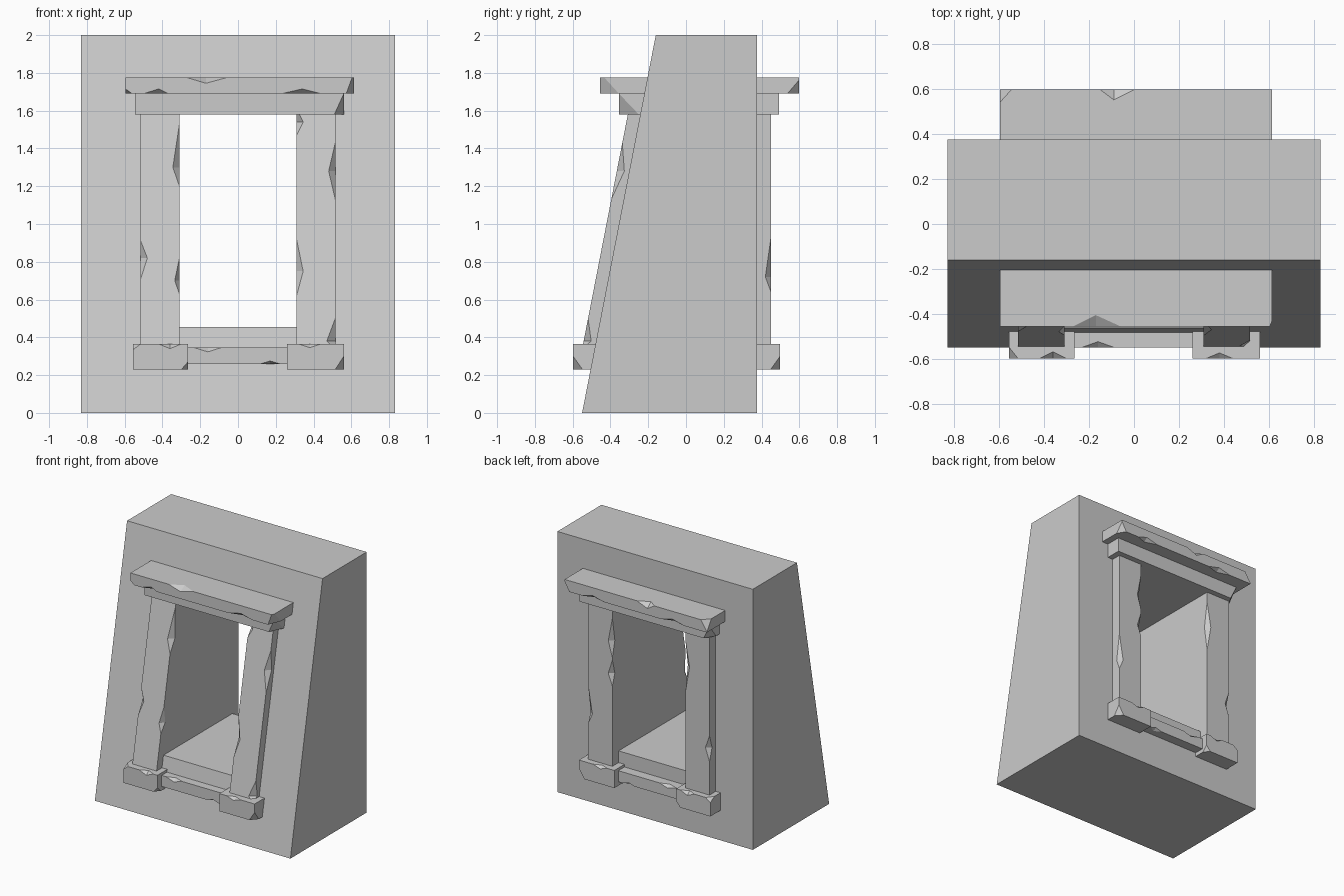
import bpy, bmesh
from mathutils import Vector

if "Cube" in bpy.data.objects:
    bpy.data.objects.remove(bpy.data.objects["Cube"])

stone = bpy.data.materials.new("grey_stone")
stone.diffuse_color = (0.6, 0.6, 0.6, 1)
stone.use_nodes = True
stone.node_tree.nodes["Principled BSDF"].inputs["Base Color"].default_value = stone.diffuse_color


def add_object(name, bm):
    bmesh.ops.recalc_face_normals(bm, faces=bm.faces)
    mesh = bpy.data.meshes.new(name)
    bm.to_mesh(mesh)
    bm.free()
    ob = bpy.data.objects.new(name, mesh)
    bpy.context.collection.objects.link(ob)
    mesh.materials.append(stone)
    return ob


def extrude_x(name, x0, x1, profile):
    """Prism along x from a (y, z) outline."""
    bm = bmesh.new()
    a = [bm.verts.new((x0, y, z)) for y, z in profile]
    b = [bm.verts.new((x1, y, z)) for y, z in profile]
    bm.faces.new(a)
    bm.faces.new(b)
    for i in range(len(a)):
        j = (i + 1) % len(a)
        bm.faces.new((a[i], a[j], b[j], b[i]))
    return add_object(name, bm)


def box(name, x0, x1, y0, y1, z0, z1):
    return extrude_x(name, x0, x1, [(y0, z0), (y1, z0), (y1, z1), (y0, z1)])


def subtract(ob, cutter):
    mod = ob.modifiers.new("cut", 'BOOLEAN')
    mod.operation, mod.solver, mod.object = 'DIFFERENCE', 'EXACT', cutter
    dg = bpy.context.evaluated_depsgraph_get()
    ob.data = bpy.data.meshes.new_from_object(ob.evaluated_get(dg))
    ob.modifiers.clear()
    bpy.data.objects.remove(cutter)


def chip(ob, a, b, c, d):
    """Knock a notch out of edge a-b, with c and d lying on the two faces beside it."""
    a, b, c, d = map(Vector, (a, b, c, d))
    m, axis = (c + d) / 2, d - c
    bm = bmesh.new()
    for p in (m, m + (a - m) * 1.8, m + (b - m) * 1.8):
        for s in (-1.5, 1.5):
            bm.verts.new(p + axis * s)
    bmesh.ops.convex_hull(bm, input=bm.verts)
    subtract(ob, add_object("cutter", bm))


def chip_x(ob, y, z, x0, x1, xm, dy, dz):
    chip(ob, (x0, y, z), (x1, y, z), (xm, y + dy, z), (xm, y, z + dz))


def chip_post(ob, x, front, z0, z1, zm, dx, dy):
    chip(ob, (x, front(z0), z0), (x, front(z1), z1),
         (x + dx, front(zm), zm), (x, front(zm) + dy, zm))


def corner(ob, x, y, z, dx, dy, dz):
    """Slice off a corner at the given distances along its three edges."""
    p = Vector((x, y, z))
    q = [Vector((dx, 0, 0)), Vector((0, dy, 0)), Vector((0, 0, dz))]
    n = (q[1] - q[0]).cross(q[2] - q[0])
    if n.dot(q[0]) > 0:
        n = -n
    bm = bmesh.new()
    bm.from_mesh(ob.data)
    res = bmesh.ops.bisect_plane(bm, geom=bm.verts[:] + bm.edges[:] + bm.faces[:],
                                 plane_co=p + q[0], plane_no=n, clear_outer=True)
    cut = [e for e in res["geom_cut"] if isinstance(e, bmesh.types.BMEdge)]
    bmesh.ops.holes_fill(bm, edges=cut)
    bmesh.ops.recalc_face_normals(bm, faces=bm.faces)
    bm.to_mesh(ob.data)
    bm.free()


def wall_y(z):
    return -0.55 + 0.195 * z


def post_front(z):
    return wall_y(z) - 0.066


def post_back(z):
    return 0.45


# Leaning wall block with a window passage
wall = extrude_x("wall", -0.83, 0.83, [(-0.55, 0), (0.375, 0), (0.375, 2), (wall_y(2), 2)])
subtract(wall, box("passage", -0.31, 0.31, -1, 1, 0.455, 1.58))

# Posts: leaning on the front, upright on the back
posts = {}
for side, x0, x1 in (("left", -0.515, -0.31), ("right", 0.31, 0.515)):
    posts["front", side] = extrude_x("front_post_" + side, x0, x1, [
        (post_front(.365), .365), (wall_y(.365), .365), (wall_y(1.58), 1.58), (post_front(1.58), 1.58)])
    posts["back", side] = box("back_post_" + side, x0, x1, 0.375, 0.45, 0.365, 1.58)

# Chipped post edges: face, side, edge x, z start, z end, z middle, inward x
for face, side, x, z0, z1, zm, dx in (
        ("front", "left", -.31, 1.2, 1.53, 1.3, -.035),
        ("front", "left", -.31, .63, .82, .7, -.025),
        ("front", "left", -.515, .71, .91, .82, .035),
        ("front", "right", .515, 1.13, 1.43, 1.28, -.035),
        ("front", "right", .515, .34, .5, .38, -.045),
        ("front", "right", .31, .62, .92, .75, .035),
        ("front", "right", .31, 1.47, 1.61, 1.54, .035),
        ("back", "right", .515, .64, .93, .72, -.035),
        ("back", "right", .31, 1.2, 1.5, 1.32, .035),
        ("back", "right", .31, .98, 1.18, 1.07, .035),
        ("back", "left", -.31, 1.1, 1.5, 1.3, -.035),
        ("back", "left", -.515, .62, .82, .72, .035)):
    front = face == "front"
    chip_post(posts[face, side], x, post_front if front else post_back,
              z0, z1, zm, dx, 0.04 if front else -0.03)

# Lintels and caps above the opening
lintel_f = box("front_lintel", -0.545, 0.56, -0.355, -0.2, 1.58, 1.69)
corner(lintel_f, .56, -.355, 1.58, -.05, .105, .11)
lintel_b = box("back_lintel", -0.545, 0.56, 0.35, 0.493, 1.58, 1.69)
corner(lintel_b, -.545, .493, 1.58, .05, -.08, .1)

cap_f = box("front_cap", -0.595, 0.613, -0.455, -0.15, 1.69, 1.775)
chip_x(cap_f, -.455, 1.775, -.27, -.06, -.17, .05, -.03)
chip_x(cap_f, -.455, 1.69, -.5, -.37, -.42, .03, .025)
chip_x(cap_f, -.455, 1.69, .23, .44, .34, .03, .025)
corner(cap_f, -.595, -.455, 1.69, .035, .04, .025)
corner(cap_f, .613, -.455, 1.69, -.04, .1, .11)
cap_b = box("back_cap", -0.595, 0.613, 0.35, 0.597, 1.69, 1.775)
chip_x(cap_b, .597, 1.775, -.15, .0, -.09, -.045, -.035)
chip_x(cap_b, .597, 1.69, .28, .46, .38, -.03, .025)
chip_x(cap_b, .597, 1.69, -.4, -.2, -.3, -.03, .025)
corner(cap_b, -.595, .597, 1.775, .05, -.055, -.08)
corner(cap_b, .613, .597, 1.69, -.04, -.06, .07)

# Sills and post bases below the opening
for face, y, y_in, y_sill, s in (("front", -.598, -.44, -.548, 1), ("back", .498, .35, .45, -1)):
    sill = box(face + "_sill", -0.265, 0.26, *sorted((y_sill, y_in)), 0.26, 0.345)
    chip_x(sill, y_sill, .345, -.23, -.09, -.16, .025 * s, -.022)
    chip_x(sill, y_sill, .26, .12, .22, .17, .03 * s, .015)
    left = box(face + "_base_left", -0.555, -0.265, *sorted((y, y_in)), 0.23, 0.365)
    right = box(face + "_base_right", 0.26, 0.56, *sorted((y, y_in)), 0.23, 0.365)
    chip_x(left, y, .365, -.42, -.3, -.36, .03 * s, -.025)
    chip_x(right, y, .365, .32, .44, .38, .025 * s, -.02)
    corner(left, -.265, y, .23, -.035, .04 * s, .04)
    corner(left, -.555, y, .365, .04, .05 * s, -.03)
    corner(right, .56, y, .23, -.045, .05 * s, .07)
